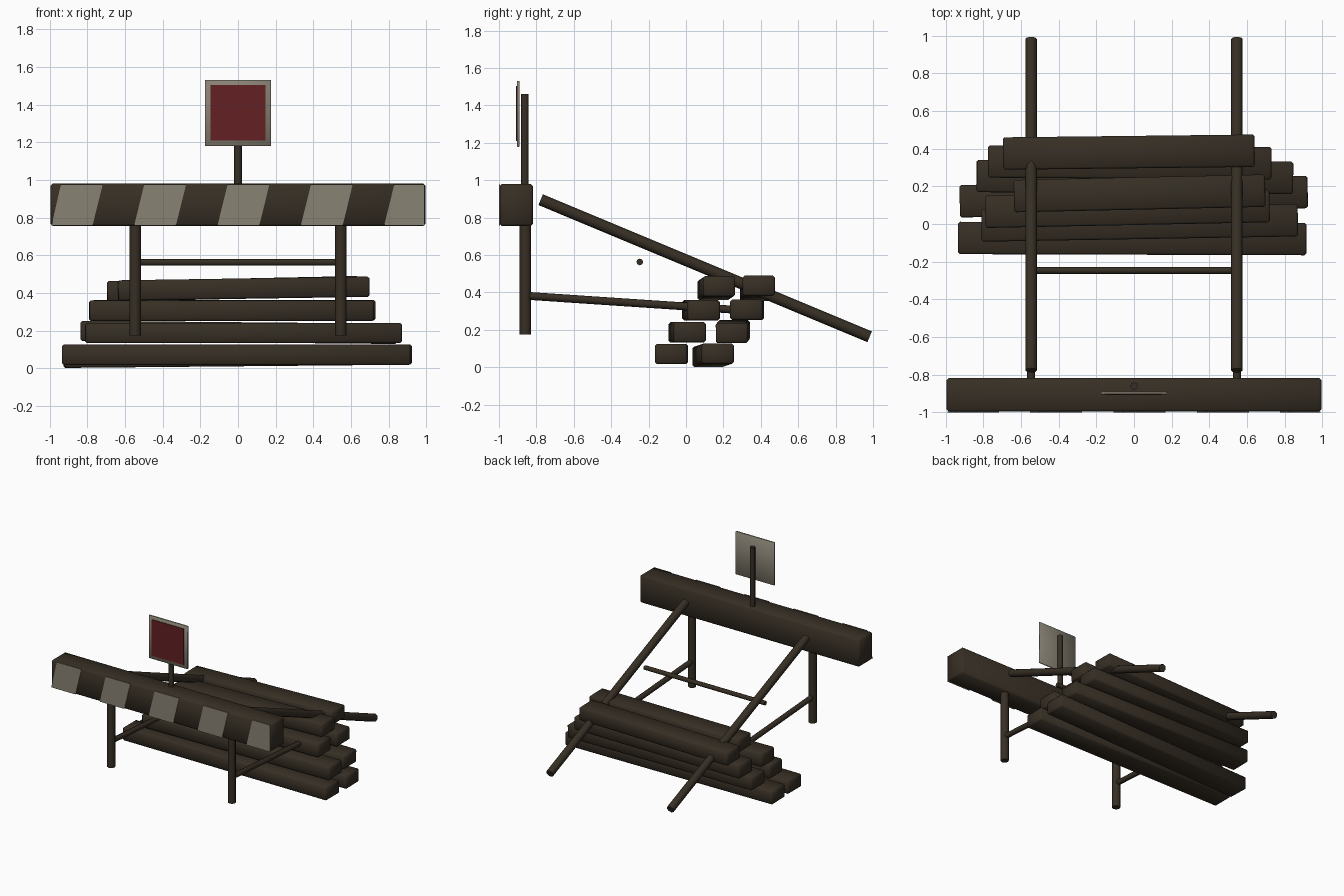
import bpy, bmesh
from math import atan2
from mathutils import Vector, Matrix

cube = bpy.data.objects.get("Cube")
if cube:
    bpy.data.objects.remove(cube)


def material(name, rgb):
    m = bpy.data.materials.new(name)
    m.use_nodes = True
    m.diffuse_color = (*rgb, 1)
    m.node_tree.nodes["Principled BSDF"].inputs["Base Color"].default_value = (*rgb, 1)
    return m


wood = material("dark wood", (0.038, 0.028, 0.018))
pale = material("weathered pale paint", (0.25, 0.225, 0.175))
red = material("dark red paint", (0.125, 0.014, 0.016))


def finish(name, bm, mat, smooth=True):
    bmesh.ops.recalc_face_normals(bm, faces=bm.faces)
    me = bpy.data.meshes.new(name)
    bm.to_mesh(me)
    bm.free()
    me.materials.append(mat)
    for p in me.polygons:
        p.use_smooth = smooth
    ob = bpy.data.objects.new(name, me)
    bpy.context.collection.objects.link(ob)
    return ob


def box(name, size, matrix, mat, bevel=0.0):
    bm = bmesh.new()
    bmesh.ops.create_cube(bm, size=1)
    bmesh.ops.scale(bm, vec=size, verts=bm.verts)
    if bevel:
        bmesh.ops.bevel(bm, geom=bm.edges[:], offset=bevel, segments=1, affect='EDGES')
    bm.transform(matrix)
    return finish(name, bm, mat, bool(bevel))


def pole(name, a, b, radius, sides=8):
    a, b = Vector(a), Vector(b)
    bm = bmesh.new()
    bmesh.ops.create_cone(bm, cap_ends=True, segments=sides, radius1=radius,
                          radius2=radius, depth=(b - a).length)
    turn = (b - a).to_track_quat('Z', 'Y').to_matrix().to_4x4()
    bm.transform(Matrix.Translation((a + b) / 2) @ turn)
    ob = finish(name, bm, wood)
    bpy.context.view_layer.objects.active = ob
    ob.select_set(True)
    bpy.ops.object.shade_smooth_by_angle(angle=0.9)
    ob.select_set(False)


def plank(name, left, right):
    # a rough beam whose end centres are given, so it can lie slightly askew
    left, right = Vector(left), Vector(right)
    d = right - left
    turn = Matrix.Rotation(atan2(d.y, d.x), 4, 'Z') @ Matrix.Rotation(-atan2(d.z, d.x), 4, 'Y')
    box(name, (d.length, 0.172, 0.108), Matrix.Translation((left + right) / 2) @ turn, wood, 0.01)


# Barrier beam
box("barrier_beam", (1.99, 0.178, 0.225), Matrix.Translation((0, -0.907, 0.868)), wood, 0.012)

# Slanted pale stripes on the front of the beam
low, high, limit, front = 0.758, 0.977, 0.99, -1.0
for i in range(5):
    x = -0.994 + i * 0.4425
    outline = [(x, low), (x + 0.222, low), (x + 0.276, high), (x + 0.054, high)]
    bm = bmesh.new()
    face = bm.faces.new([bm.verts.new((max(-limit, min(limit, px)), front, pz)) for px, pz in outline])
    ext = bmesh.ops.extrude_face_region(bm, geom=[face])
    bmesh.ops.translate(bm, vec=(0, 0.005, 0),
                        verts=[v for v in ext["geom"] if isinstance(v, bmesh.types.BMVert)])
    finish(f"beam_stripe_{i + 1}", bm, pale, False)

# Sign on its post
pole("sign_post", (0, -0.861, 0.95), (0, -0.861, 1.46), 0.02)
box("sign_board", (0.352, 0.014, 0.352), Matrix.Translation((0, -0.897, 1.355)), pale, 0.003)
box("sign_red_panel", (0.29, 0.006, 0.295), Matrix.Translation((0, -0.906, 1.356)), red)

# Posts, sloping legs and low braces on both sides
for side, s in (("left", 1), ("right", -1)):
    x = 0.546 * s
    pole(f"{side}_front_post", (x, -0.859, 0.175), (x, -0.859, 0.8), 0.031)
    pole(f"{side}_sloping_leg", (x, -0.777, 0.896), (x, 0.982, 0.163), 0.031)
    pole(f"{side}_low_brace", (x, -0.85, 0.382), (x, 0.33, 0.303), 0.021)
pole("cross_bar", (-0.546, -0.247, 0.563), (0.546, -0.247, 0.563), 0.018)

# Stack of loose timbers, listed by end centres
stack = {
    "bottom_front": ((-0.935, -0.074, 0.071), (0.915, -0.08, 0.071)),
    "bottom_back": ((-0.925, 0.12, 0.056), (0.922, 0.17, 0.073)),
    "second_front": ((-0.81, -0.008, 0.187), (0.87, 0.02, 0.187)),
    "second_back": ((-0.835, 0.255, 0.198), (0.845, 0.245, 0.183)),
    "third_front": ((-0.79, 0.065, 0.305), (0.72, 0.095, 0.305)),
    "third_back": ((-0.775, 0.332, 0.308), (0.73, 0.322, 0.308)),
    "top_front": ((-0.637, 0.148, 0.413), (0.697, 0.177, 0.433)),
    "top_back": ((-0.695, 0.374, 0.408), (0.64, 0.389, 0.436)),
}
for name, (left, right) in stack.items():
    plank(f"timber_{name}", left, right)
